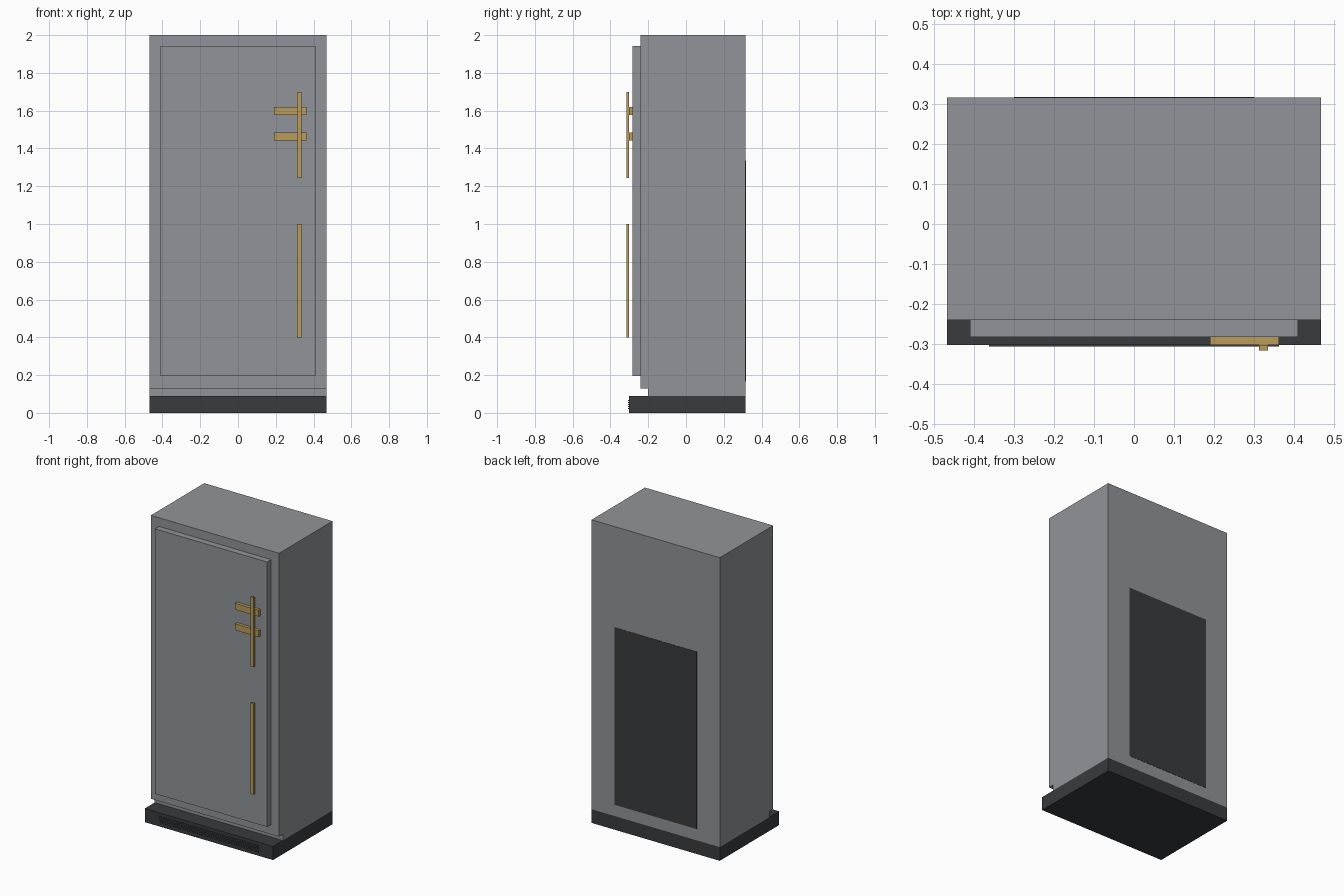
import bpy, bmesh

if "Cube" in bpy.data.objects:
    bpy.data.objects.remove(bpy.data.objects["Cube"])

def material(name, rgb):
    m = bpy.data.materials.new(name)
    m.diffuse_color = (*rgb, 1)
    m.use_nodes = True
    m.node_tree.nodes["Principled BSDF"].inputs["Base Color"].default_value = m.diffuse_color
    return m

dark = material("dark_plastic", (0.04, 0.045, 0.05))
brass = material("brass", (0.5, 0.33, 0.1))
steel = material("steel", (0.28, 0.3, 0.32))

def extrude_x(name, profile, x0, x1, mat):
    """Extrude a closed (y, z) profile from x0 to x1."""
    bm = bmesh.new()
    face = bm.faces.new([bm.verts.new((x0, y, z)) for y, z in profile])
    ext = bmesh.ops.extrude_face_region(bm, geom=[face])
    moved = [v for v in ext["geom"] if isinstance(v, bmesh.types.BMVert)]
    bmesh.ops.translate(bm, verts=moved, vec=(x1 - x0, 0, 0))
    bmesh.ops.recalc_face_normals(bm, faces=bm.faces)
    me = bpy.data.meshes.new(name)
    bm.to_mesh(me)
    bm.free()
    me.materials.append(mat)
    ob = bpy.data.objects.new(name, me)
    bpy.context.collection.objects.link(ob)
    return ob

def box(name, x, y, z, mat):
    return extrude_x(name, [(y[0], z[0]), (y[1], z[0]), (y[1], z[1]), (y[0], z[1])], *x, mat)

W = 0.468

# Cabinet with a toe recess under its front edge
extrude_x("cabinet", [(-0.2, 0.09), (0.316, 0.09), (0.316, 2), (-0.24, 2),
                      (-0.24, 0.13), (-0.2, 0.13)], -W, W, steel)

# Plinth and its ventilation grille
box("plinth", (-W, W), (-0.303, 0.316), (0, 0.09), dark)
for i in range(5):
    z = 0.02 + i * 0.0105
    box(f"grille_slat_{i + 1}", (-0.362, 0.362), (-0.306, -0.302), (z, z + 0.007), dark)

# Door
box("door", (-0.41, 0.41), (-0.282, -0.239), (0.195, 1.943), steel)

# Rear service panel
box("rear_panel", (-0.3, 0.3), (0.31, 0.3175), (0.165, 1.335), dark)

# Latch brackets and long vertical handles
for name, z in (("upper_latch", 1.578), ("lower_latch", 1.443)):
    box(name, (0.19, 0.363), (-0.303, -0.281), (z, z + 0.042), brass)
for name, z in (("upper_handle", (1.243, 1.7)), ("lower_handle", (0.4, 1.0))):
    box(name, (0.313, 0.335), (-0.316, -0.3025), z, brass)
